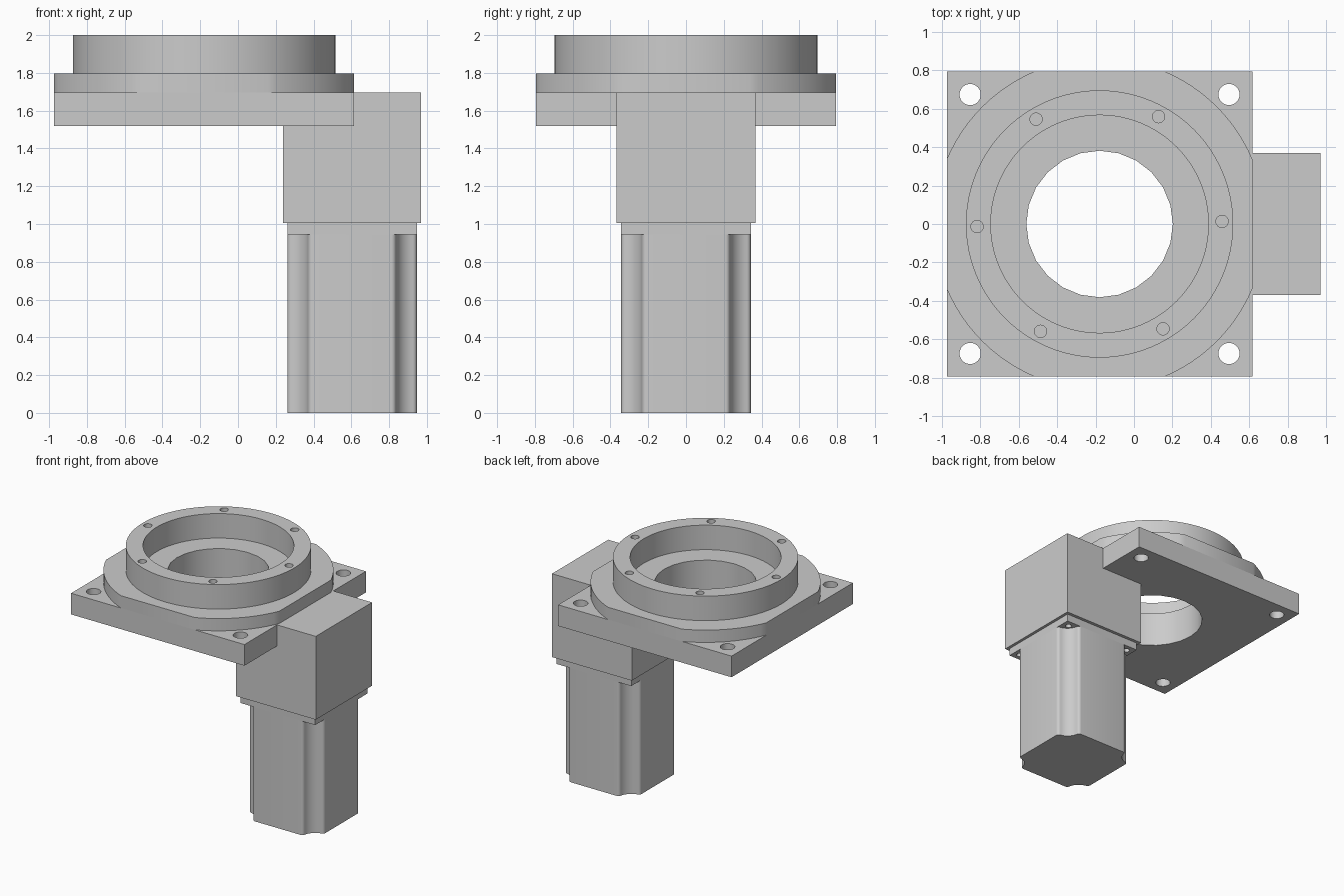
import bpy, bmesh, math
from mathutils import Vector

if "Cube" in bpy.data.objects:
    bpy.data.objects.remove(bpy.data.objects["Cube"])

CX = -0.179            # turntable axis
HALF = 0.794           # half side of the square plate
MX, MH = 0.604, 0.343  # motor axis and half width

grey = bpy.data.materials.new("machined grey")
grey.diffuse_color = (0.6, 0.6, 0.6, 1)
grey.use_nodes = True
grey.node_tree.nodes["Principled BSDF"].inputs["Base Color"].default_value = grey.diffuse_color


def prism(name, pts, direction):
    """Extrude a closed 3D outline along a vector."""
    bm = bmesh.new()
    face = bm.faces.new([bm.verts.new(p) for p in pts])
    ext = bmesh.ops.extrude_face_region(bm, geom=[face])
    moved = [g for g in ext["geom"] if isinstance(g, bmesh.types.BMVert)]
    bmesh.ops.translate(bm, verts=moved, vec=Vector(direction))
    bmesh.ops.recalc_face_normals(bm, faces=bm.faces)
    me = bpy.data.meshes.new(name)
    bm.to_mesh(me)
    bm.free()
    me.materials.append(grey)
    ob = bpy.data.objects.new(name, me)
    bpy.context.collection.objects.link(ob)
    return ob


def box(name, x0, x1, y0, y1, z0, z1):
    return prism(name, [(x0, y0, z0), (x1, y0, z0), (x1, y1, z0), (x0, y1, z0)], (0, 0, z1 - z0))


def cyl(name, x, y, r, z0, z1, n=96):
    ring = [(x + r * math.cos(math.tau * i / n), y + r * math.sin(math.tau * i / n), z0) for i in range(n)]
    return prism(name, ring, (0, 0, z1 - z0))


def boolean(target, tool, op="DIFFERENCE"):
    mod = target.modifiers.new("bool", "BOOLEAN")
    mod.object, mod.operation, mod.solver = tool, op, "EXACT"
    bpy.context.view_layer.objects.active = target
    bpy.ops.object.modifier_apply(modifier=mod.name)
    bpy.data.objects.remove(tool)


# Square mounting plate with corner through holes
plate = box("mounting_plate", CX - HALF, CX + HALF, -HALF, HALF, 1.52, 1.695)
for sx in (-1, 1):
    for sy in (-1, 1):
        boolean(plate, cyl("cutter", CX + sx * 0.673, sy * 0.673, 0.055, 1.4, 1.75, 32))

# Raised disc, trimmed flat by the plate sides
disc = cyl("raised_disc", CX, 0, 0.863, 1.695, 1.797)
boolean(disc, box("cutter", CX - HALF, CX + HALF, -HALF, HALF, 1.6, 1.9), "INTERSECT")

# Central bore through plate and disc
for part in (plate, disc):
    boolean(part, cyl("cutter", CX, 0, 0.381, 1.4, 1.9, 24))

# Turntable ring with six blind screw holes
ring = cyl("turntable_ring", CX, 0, 0.695, 1.797, 2.0)
boolean(ring, cyl("cutter", CX, 0, 0.566, 1.7, 2.1))
for i in range(6):
    a = math.radians(60 * i + 1.2)
    boolean(ring, cyl("cutter", CX + 0.637 * math.cos(a), 0.637 * math.sin(a), 0.032, 1.88, 2.1, 24))

# Gearbox, stepped to fit under and beside the plate
px = CX + HALF
prof = [(0.239, 1.005), (0.97, 1.005), (0.97, 1.695), (px, 1.695), (px, 1.52), (0.239, 1.52)]
gearbox = prism("gearbox", [(x, -0.368, z) for x, z in prof], (0, 0.736, 0))

# Motor flange with small corner screw holes
flange = box("motor_flange", MX - MH, MX + MH, -MH, MH, 0.945, 1.005)
for sx in (-1, 1):
    for sy in (-1, 1):
        boolean(flange, cyl("cutter", MX + sx * (MH - 0.055), sy * (MH - 0.055), 0.024, 0.9, 0.99, 20))

# Motor body: square section, each corner scooped by a concave arc with rounded lips
R, F = 0.112, 0.025                     # scoop radius, lip radius
lip = math.sqrt((R + F) ** 2 - F ** 2)  # lip centre distance along the side
t = math.atan2(F, lip)
corner = []                             # offsets inward from the corner, side to side
for i in range(6):                      # lip leaving the first side
    a = (math.pi / 2 + t) * i / 5
    corner.append((F - F * math.cos(a), lip - F * math.sin(a)))
corner = [(F - F * math.cos(a), lip - F * math.sin(a))
          for a in [(math.pi / 2 - t) * i / 5 for i in range(6)]]
corner += [(R * math.sin(a), R * math.cos(a))
           for a in [t + (math.pi / 2 - 2 * t) * i / 12 for i in range(1, 12)]]
corner += [(v, u) for u, v in corner[5::-1]]
outline = []
for q in range(4):
    c, s = round(math.cos(q * math.pi / 2)), round(math.sin(q * math.pi / 2))
    for u, v in corner:
        x, y = MH - u, MH - v
        outline.append((MX + c * x - s * y, s * x + c * y, 0))
motor = prism("motor_body", outline, (0, 0, 0.945))

# Smooth curved walls while keeping edges sharp
bpy.ops.object.select_all(action="DESELECT")
for ob in (plate, disc, ring, motor):
    ob.select_set(True)
bpy.context.view_layer.objects.active = plate
bpy.ops.object.shade_smooth_by_angle(angle=math.radians(30))
